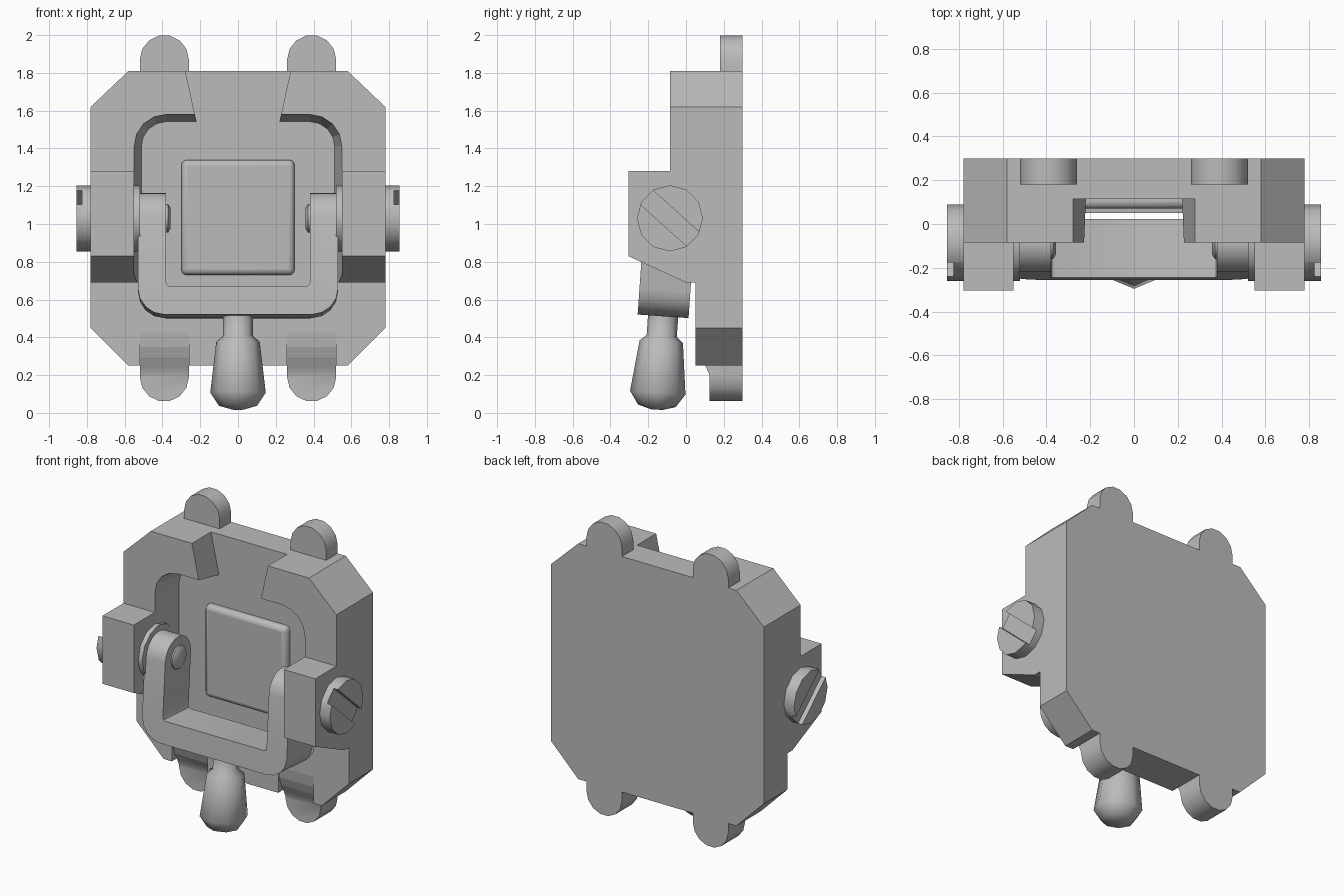
import bpy, bmesh
from math import sin, cos, pi, radians
from mathutils import Matrix, Vector

if "Cube" in bpy.data.objects:
    bpy.data.objects.remove(bpy.data.objects["Cube"])

grey = bpy.data.materials.new("plain_grey")
grey.use_nodes = True
colour = (0.5, 0.5, 0.5, 1)
grey.diffuse_color = colour
grey.node_tree.nodes["Principled BSDF"].inputs["Base Color"].default_value = colour

PIVOT = Vector((0, -0.085, 1.03))
TILT = Matrix.Translation(PIVOT) @ Matrix.Rotation(radians(-4), 4, "X")


def loft(name, rings, matrix=None, smooth=None):
    """Skin a stack of equal rings and cap both ends."""
    bm = bmesh.new()
    rows = [[bm.verts.new(p) for p in ring] for ring in rings]
    n = len(rows[0])
    for a, b in zip(rows, rows[1:]):
        for i in range(n):
            j = (i + 1) % n
            bm.faces.new((a[i], a[j], b[j], b[i]))
    bm.faces.new(rows[0])
    bm.faces.new(rows[-1])
    bmesh.ops.recalc_face_normals(bm, faces=bm.faces)
    if matrix:
        bm.transform(matrix)
    mesh = bpy.data.meshes.new(name)
    bm.to_mesh(mesh)
    bm.free()
    mesh.materials.append(grey)
    obj = bpy.data.objects.new(name, mesh)
    bpy.context.collection.objects.link(obj)
    if smooth:
        shade(obj, smooth)
    return obj


def activate(obj):
    bpy.ops.object.select_all(action="DESELECT")
    obj.select_set(True)
    bpy.context.view_layer.objects.active = obj


def shade(obj, angle):
    activate(obj)
    bpy.ops.object.shade_smooth_by_angle(angle=radians(angle))


def front_prism(name, pts, y0, y1, **kw):
    return loft(name, [[(x, y, z) for x, z in pts] for y in (y0, y1)], **kw)


def side_prism(name, pts, x0, x1, **kw):
    return loft(name, [[(x, y, z) for y, z in pts] for x in (x0, x1)], **kw)


def combine(obj, tool, operation):
    mod = obj.modifiers.new("cut", "BOOLEAN")
    mod.object, mod.operation, mod.solver = tool, operation, "EXACT"
    activate(obj)
    bpy.ops.object.modifier_apply(modifier=mod.name)
    bpy.data.objects.remove(tool)


def arc(cx, cz, r, start, end, steps):
    angles = [radians(start + (end - start) * i / steps) for i in range(steps + 1)]
    return [(cx + r * cos(a), cz + r * sin(a)) for a in angles]


def rounded_rect(w, z0, z1, r):
    return (arc(w - r, z0 + r, r, -90, 0, 4) + arc(w - r, z1 - r, r, 0, 90, 4)
            + arc(r - w, z1 - r, r, 90, 180, 4) + arc(r - w, z0 + r, r, 180, 270, 4))


# Body: front outline crossed with the side profile
outline = [(0.58, 0.25), (0.78, 0.45), (0.78, 1.62), (0.58, 1.81)]
outline += [(-x, z) for x, z in reversed(outline)]
body = front_prism("body", outline, -0.5, 0.3)
profile = [(0.4, 0.1), (0.05, 0.1), (0.05, 0.69), (0, 0.69), (-0.305, 0.83),
           (-0.305, 1.28), (-0.085, 1.28), (-0.085, 1.9), (0.4, 1.9)]
combine(body, side_prism("side_cutter", profile, -1, 1), "INTERSECT")

# Tapered recess and the slot opening at the top
rings = [[(x, y, z) for x, z in rounded_rect(0.55 - d, 0.485 + d * 0.6, 1.58 - d, 0.17 - d)]
         for y, d in ((-0.6, 0), (-0.085, 0), (0.115, 0.038))]
combine(body, loft("recess_cutter", rings), "DIFFERENCE")
slot = [(-0.2, 1.45), (0.2, 1.45), (0.298, 1.9), (-0.298, 1.9)]
combine(body, front_prism("slot_cutter", slot, -0.6, 0.115), "DIFFERENCE")

# Raised panel in the recess
panel = front_prism("raised_panel", [(-0.3, 0.73), (0.3, 0.73), (0.3, 1.34), (-0.3, 1.34)], 0.07, 0.2)
bevel = panel.modifiers.new("round", "BEVEL")
bevel.width, bevel.segments = 0.03, 3
shade(panel, 50)

# Tabs, with a curved scoop in the body above each lower one
scoop = [(0.05, 0.425), (0.06, 0.35), (0.08, 0.29), (0.105, 0.245), (0.125, 0.2)]
for side, label in ((1, "left"), (-1, "right")):
    cx = side * 0.39
    top = arc(cx, 1.87, 0.13, 0, 180, 7) + [(cx - 0.13, 1.8), (cx + 0.13, 1.8)]
    front_prism("upper_tab_" + label, top, 0.18, 0.3, smooth=30)
    cutter = side_prism("scoop_cutter", [(-0.1, 0.425)] + scoop + [(-0.1, 0.2)], cx - 0.13, cx + 0.13)
    combine(body, cutter, "DIFFERENCE")
    low = arc(cx, 0.19, 0.13, 180, 360, 7) + [(cx + 0.13, 0.3), (cx - 0.13, 0.3)]
    tab = front_prism("lower_tab_" + label, low, 0, 0.3)
    keep = scoop + [(0.125, 0), (0.4, 0), (0.4, 0.425)]
    combine(tab, side_prism("tab_cutter", keep, cx - 0.3, cx + 0.3), "INTERSECT")
    shade(tab, 30)

# Pivot bolts: slotted head outside, washer and chamfered pin end inside
for side, label in ((1, "left"), (-1, "right")):
    def disc(name, steps):
        rings = [[(side * x, PIVOT.y + py, PIVOT.z + pz) for py, pz in arc(0, 0, r, 0, 330, 11)]
                 for x, r in steps]
        return loft(name, rings)
    head = disc("bolt_head_" + label, [(0.76, 0.175), (0.855, 0.175)])
    groove = side_prism("groove_cutter", [(-0.3, -0.05), (0.3, -0.05), (0.3, 0.05), (-0.3, 0.05)],
                        side * 0.825, side * 0.9,
                        matrix=Matrix.Translation(PIVOT) @ Matrix.Rotation(radians(-42), 4, "X"))
    combine(head, groove, "DIFFERENCE")
    shade(head, 35)
    shade(disc("washer_" + label, [(0.52, 0.175), (0.56, 0.175)]), 35)
    shade(disc("pin_end_" + label, [(0.357, 0.055), (0.37, 0.075), (0.5, 0.075)]), 35)

# Swinging bail: U shape with rounded arm ends
bail_shape = (arc(0.39, -0.38, 0.14, -90, 0, 4) + [(0.53, 0.2), (0.38, 0.2)]
              + arc(0.36, -0.35, 0.02, 0, -90, 2))
bail_shape += [(-x, z) for x, z in reversed(bail_shape)]
bail = front_prism("bail", bail_shape, -0.3, 0.3)
arm = arc(0, 0, 0.135, 0, 180, 10) + [(-0.135, -0.6), (0.135, -0.6)]
combine(bail, side_prism("arm_cutter", arm, -0.7, 0.7), "INTERSECT")
bail.data.transform(TILT)
shade(bail, 30)

# Handle hanging from the bail
steps = [(0.08, -0.5), (0.08, -0.625), (0.115, -0.655), (0.147, -0.925), (0.1, -0.995), (0.03, -1.015)]
rings = [[(x, y, z) for x, y in arc(0, 0, r, 0, 315, 7)] for r, z in steps]
loft("handle", rings, matrix=TILT, smooth=50)
